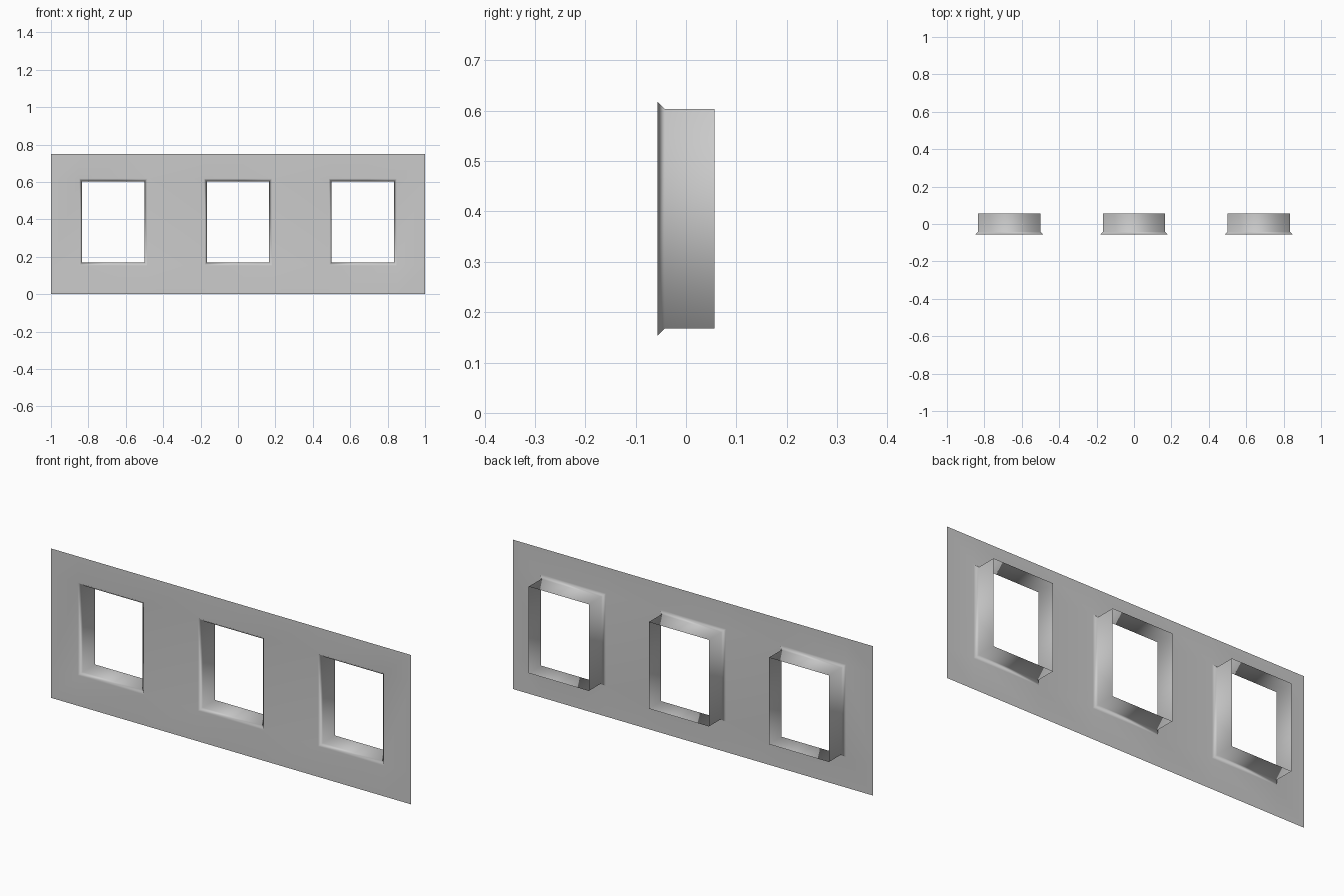
import bpy, bmesh

cube = bpy.data.objects.get("Cube")
if cube:
    bpy.data.objects.remove(cube, do_unlink=True)

# One flat colour
grey = bpy.data.materials.new("plain_grey")
grey.use_nodes = True
colour = (0.6, 0.6, 0.6, 1)
grey.diffuse_color = colour
grey.node_tree.nodes["Principled BSDF"].inputs["Base Color"].default_value = colour

# Panel and opening dimensions
FRONT, BACK, BEVEL = -0.057, 0.057, 0.015
HALF_W, LOW, HIGH, TOP = 0.167, 0.168, 0.603, 0.75
CENTRES = (-0.667, 0, 0.667)


def ring(bm, cx, grow, y):
    """Four corners of an opening, grown outwards at depth y."""
    w, lo, hi = HALF_W + grow, LOW - grow, HIGH + grow
    return [bm.verts.new((cx + sx * w, y, z))
            for sx, z in ((-1, lo), (1, lo), (1, hi), (-1, hi))]


bm = bmesh.new()

# Flat sheet: a grid with the three opening cells left out
xs = [-1] + [c + s * (HALF_W + BEVEL) for c in CENTRES for s in (-1, 1)] + [1]
zs = [0, LOW - BEVEL, HIGH + BEVEL, TOP]
grid = [[bm.verts.new((x, FRONT, z)) for z in zs] for x in xs]
for i in range(len(xs) - 1):
    for j in range(len(zs) - 1):
        if j == 1 and i % 2 == 1:
            continue
        bm.faces.new((grid[i][j], grid[i + 1][j], grid[i + 1][j + 1], grid[i][j + 1]))

# Chamfered lip and deep reveal round each opening
for cx in CENTRES:
    rings = [ring(bm, cx, BEVEL, FRONT), ring(bm, cx, 0, FRONT + BEVEL), ring(bm, cx, 0, BACK)]
    for outer, inner in zip(rings, rings[1:]):
        for k in range(4):
            n = (k + 1) % 4
            bm.faces.new((outer[k], outer[n], inner[n], inner[k]))

bmesh.ops.remove_doubles(bm, verts=bm.verts[:], dist=0.0005)
for face in bm.faces:
    face.smooth = True

mesh = bpy.data.meshes.new("window_panel")
bm.to_mesh(mesh)
bm.free()
mesh.materials.append(grey)
panel = bpy.data.objects.new("window_panel", mesh)
bpy.context.collection.objects.link(panel)

# Large faces keep their flat shading while the lips blend softly
panel.modifiers.new("soft_edges", "WEIGHTED_NORMAL")
